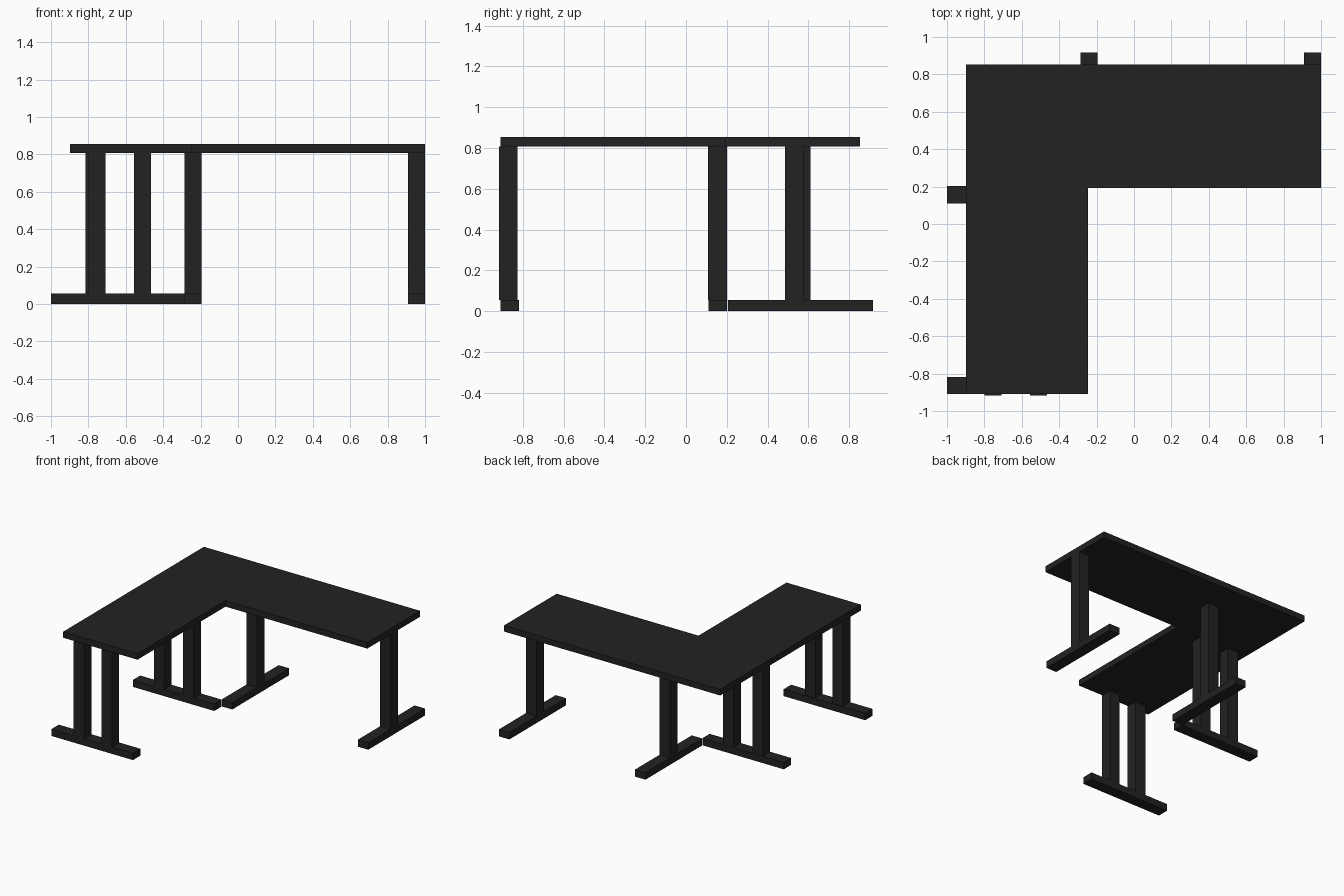
import bpy
import bmesh

if "Cube" in bpy.data.objects:
    bpy.data.objects.remove(bpy.data.objects["Cube"])

black = bpy.data.materials.new("matte black")
black.diffuse_color = (0.016, 0.016, 0.016, 1)
black.use_nodes = True
black.node_tree.nodes["Principled BSDF"].inputs["Base Color"].default_value = black.diffuse_color


def finish(name, bm):
    bmesh.ops.recalc_face_normals(bm, faces=bm.faces)
    mesh = bpy.data.meshes.new(name)
    bm.to_mesh(mesh)
    bm.free()
    mesh.materials.append(black)
    bpy.context.collection.objects.link(bpy.data.objects.new(name, mesh))


def prism(name, outline, z0, z1):
    """Extrude a flat outline from z0 up to z1."""
    bm = bmesh.new()
    face = bm.faces.new([bm.verts.new((x, y, z0)) for x, y in outline])
    geom = bmesh.ops.extrude_face_region(bm, geom=[face])["geom"]
    top = [g for g in geom if isinstance(g, bmesh.types.BMVert)]
    bmesh.ops.translate(bm, verts=top, vec=(0, 0, z1 - z0))
    finish(name, bm)


def box(name, x0, x1, y0, y1, z0, z1):
    prism(name, [(x0, y0), (x1, y0), (x1, y1), (x0, y1)], z0, z1)


FOOT_TOP, DESK_UNDER, DESK_TOP = 0.055, 0.807, 0.855
W = 0.092  # width of posts and feet

# L-shaped desktop
prism("desktop", [(-0.897, -0.91), (-0.245, -0.91), (-0.245, 0.193),
                  (1.0, 0.193), (1.0, 0.853), (-0.897, 0.853)],
      DESK_UNDER, DESK_TOP)

# Left wing: feet along x, each with a pair of posts
for label, y, post_y, posts in (("front", -0.91, -0.917, (-0.80, -0.557)),
                                ("middle", 0.11, 0.108, (-0.815, -0.557))):
    box(label + "_foot", -1.0, -0.285, y, y + W, 0, FOOT_TOP)
    for i, x in enumerate(posts):
        box(f"{label}_post_{i + 1}", x, x + W, post_y, post_y + W,
            FOOT_TOP, DESK_UNDER)

# Back wing: feet along y, each with a single post
for label, x, post_y in (("corner", -0.286, 0.518), ("right", 0.908, 0.484)):
    box(label + "_foot", x, x + W, 0.205, 0.917, 0, FOOT_TOP)
    box(label + "_post", x, x + W, post_y, post_y + W, FOOT_TOP, DESK_UNDER)
